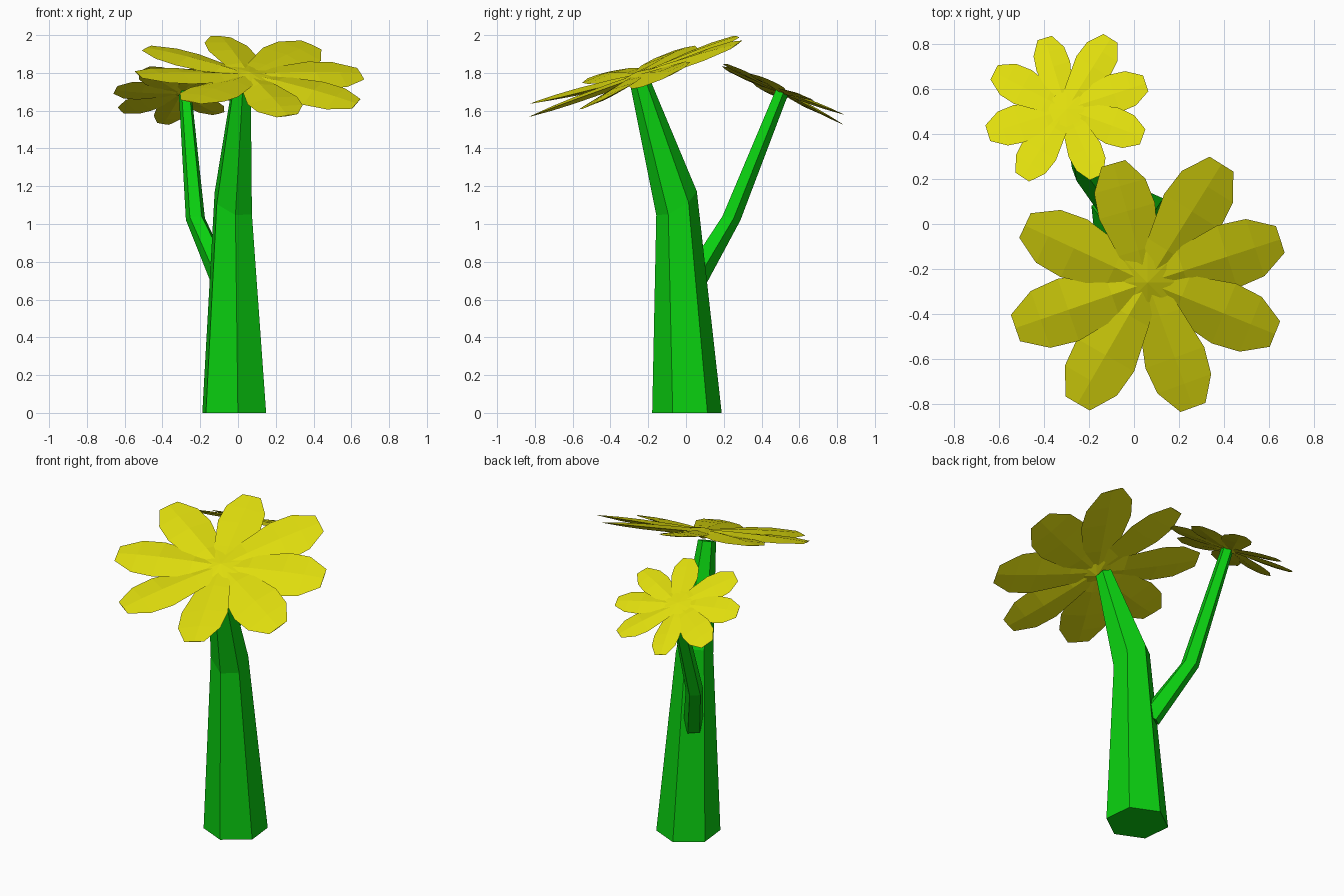
import bpy, bmesh
from math import sin, cos, radians
from mathutils import Vector

if "Cube" in bpy.data.objects:
    bpy.data.objects.remove(bpy.data.objects["Cube"])


def material(name, color):
    m = bpy.data.materials.new(name)
    m.diffuse_color = color
    m.use_nodes = True
    m.node_tree.nodes["Principled BSDF"].inputs["Base Color"].default_value = m.diffuse_color
    return m


green = material("stem_green", (0.003, 0.62, 0.005, 1))
yellow = material("petal_yellow", (0.74, 0.72, 0.004, 1))


def finish(bm, name, mat):
    bmesh.ops.recalc_face_normals(bm, faces=bm.faces)
    me = bpy.data.meshes.new(name)
    bm.to_mesh(me)
    bm.free()
    me.materials.append(mat)
    ob = bpy.data.objects.new(name, me)
    bpy.context.collection.objects.link(ob)


def tube(name, rings, sides, start):
    """Faceted tube; each ring is (centre, radius, slope in x, slope in y)."""
    bm = bmesh.new()
    loops = []
    for c, r, sx, sy in rings:
        loop = []
        for i in range(sides):
            a = radians(start + 360 * i / sides)
            dx, dy = r * cos(a), r * sin(a)
            loop.append(bm.verts.new((c[0] + dx, c[1] + dy, c[2] + sx * dx + sy * dy)))
        loops.append(loop)
    for lo, hi in zip(loops, loops[1:]):
        for i in range(sides):
            j = (i + 1) % sides
            bm.faces.new((lo[i], lo[j], hi[j], hi[i]))
    bm.faces.new(loops[0])
    bm.faces.new(loops[-1])
    finish(bm, name, green)


# petal stations: distance along, half width, half thickness (fractions of length)
PETAL = [(0.0, 0.10, 0.03), (0.27, 0.165, 0.035), (0.60, 0.235, 0.03),
         (0.81, 0.215, 0.02), (1.0, 0.10, 0.004)]


def flower(name, centre, slope, petals, disc):
    """Tilted flower head: thin lens-shaped petals around a low faceted disc.
    Each petal is (angle, length, lift of the tip)."""
    c = Vector(centre)

    def place(x, y, h):
        return c + Vector((x, y, h + slope[0] * x + slope[1] * y))

    bm = bmesh.new()
    for ang, length, lift in petals:
        a = radians(ang)

        def pt(t, w, h):
            h = h * length + lift * t
            t, w = t * length, w * length
            return bm.verts.new(place(t * cos(a) - w * sin(a), t * sin(a) + w * cos(a), h))

        # each ring: left edge, top ridge, right edge, bottom keel; slightly twisted
        rings = [[pt(t, w, 0.10 * w), pt(t, 0, h), pt(t, -w, -0.10 * w), pt(t, 0, -h)]
                 for t, w, h in PETAL]
        for lo, hi in zip(rings, rings[1:]):
            for i in range(4):
                j = (i + 1) % 4
                bm.faces.new((lo[i], lo[j], hi[j], hi[i]))
        bm.faces.new(rings[0])
        bm.faces.new(rings[-1])
    finish(bm, name + "_petals", yellow)

    # centre disc, a shallow double cone
    bm = bmesh.new()
    top = bm.verts.new(place(0, 0, disc * 0.22))
    bottom = bm.verts.new(place(0, 0, -disc * 0.3))
    rim = [bm.verts.new(place(disc * cos(radians(45 * i)), disc * sin(radians(45 * i)), 0.01))
           for i in range(8)]
    for i in range(8):
        j = (i + 1) % 8
        bm.faces.new((rim[i], rim[j], top))
        bm.faces.new((rim[j], rim[i], bottom))
    finish(bm, name + "_centre", yellow)


# main stem, bent forward near the top
tube("main_stem", [((-0.02, 0.005, 0.0), 0.185, 0, 0),
                   ((-0.025, -0.05, 1.11), 0.108, -0.35, 0.55),
                   ((0.02, -0.24, 1.74), 0.052, -0.1, 0.38)], 6, -84)

# side branch growing from the back of the stem
tube("side_branch", [((-0.08, 0.04, 0.70), 0.06, 0.3, -0.5),
                     ((-0.225, 0.235, 1.03), 0.053, 0.1, -0.2),
                     ((-0.28, 0.505, 1.70), 0.035, 0.1, -0.46)], 5, 20)

# large front flower and small back flower
flower("large_flower", (0.06, -0.26, 1.775), (-0.09, 0.385),
       [(106, 0.55, 0), (58, 0.62, 0), (18, 0.62, 0), (-22, 0.61, 0),
        (-70, 0.59, 0.03), (-120, 0.62, 0.05), (199, 0.62, 0.04), (155, 0.60, 0.01)], 0.14)
flower("small_flower", (-0.30, 0.51, 1.70), (0.08, -0.45),
       [(107, 0.33, -0.02), (58, 0.37, 0.01), (18, 0.37, 0), (-20, 0.36, 0),
        (-66, 0.33, 0), (-123, 0.36, 0), (197, 0.365, -0.01), (153, 0.36, 0)], 0.08)
